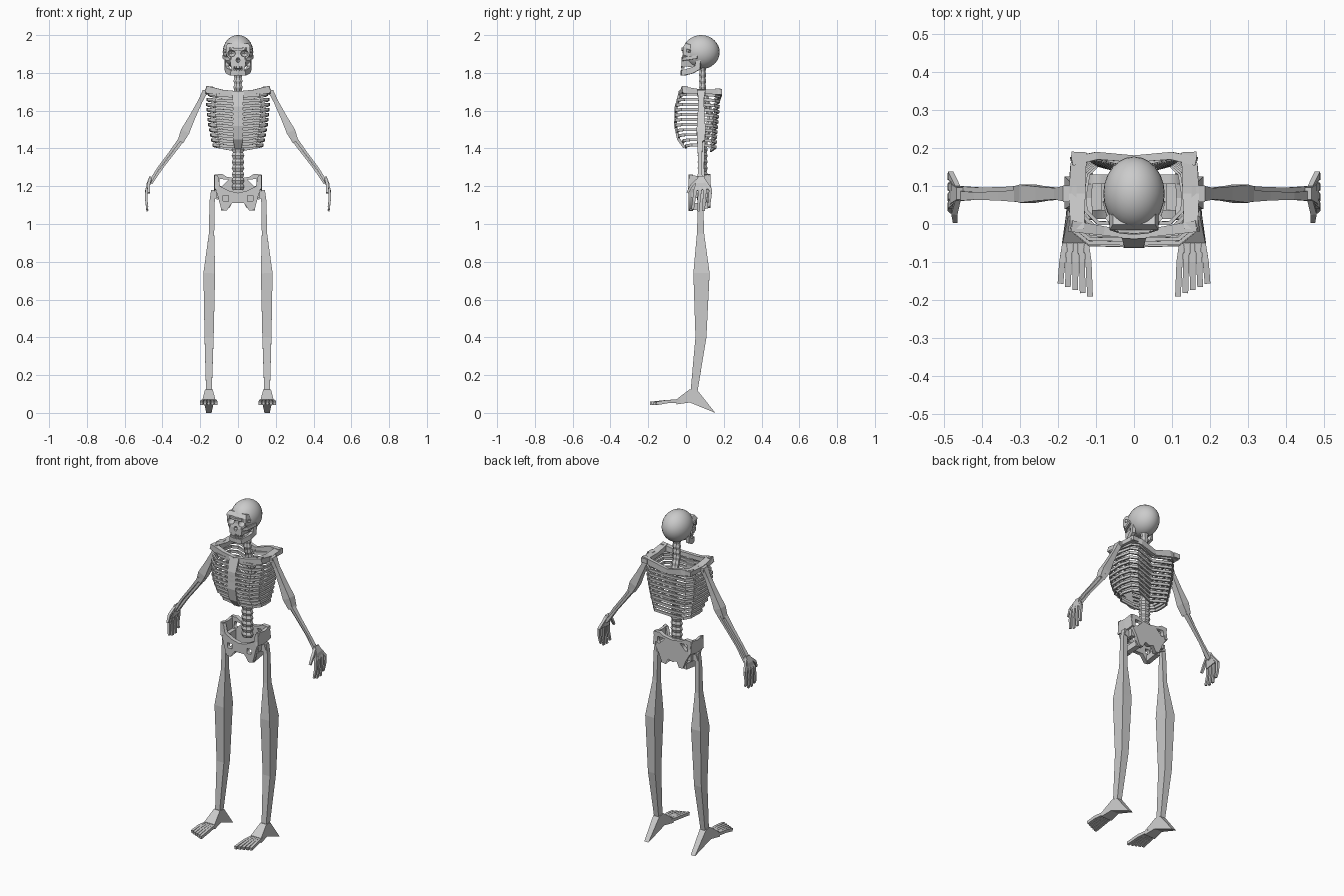
import bpy, bmesh, math
from mathutils import Vector, Matrix


def finish(name, bm, mirror=False, smooth=False):
    bmesh.ops.recalc_face_normals(bm, faces=bm.faces[:])
    me = bpy.data.meshes.new(name)
    bm.to_mesh(me)
    bm.free()
    ob = bpy.data.objects.new(name, me)
    bpy.context.collection.objects.link(ob)
    if mirror:
        ob.modifiers.new("mirror", 'MIRROR').use_mirror_merge = False
    if smooth:
        bpy.context.view_layer.objects.active = ob
        ob.select_set(True)
        bpy.ops.object.shade_smooth_by_angle(angle=math.radians(35))
        ob.select_set(False)
    return ob


def loft(name, rings, mirror=False, smooth=False):
    bm = bmesh.new()
    vs = [[bm.verts.new(p) for p in r] for r in rings]
    n = len(vs[0])
    for a, b in zip(vs, vs[1:]):
        for i in range(n):
            j = (i + 1) % n
            bm.faces.new((a[i], a[j], b[j], b[i]))
    bm.faces.new(vs[0])
    bm.faces.new(vs[-1])
    return finish(name, bm, mirror, smooth)


def beam(name, pts, sizes, ref=(0, 0, 1), mirror=True, sides=4, smooth=False):
    """Sweep a box or round section; sizes are half width / half height per point."""
    pts = [Vector(p) for p in pts]
    if not isinstance(sizes, list):
        sizes = [sizes] * len(pts)
    rings = []
    for i, p in enumerate(pts):
        a = (p - pts[i - 1]).normalized() if i else Vector()
        b = (pts[i + 1] - p).normalized() if i < len(pts) - 1 else Vector()
        t = (a + b).normalized()
        s = t.cross(Vector(ref)).normalized()
        u = s.cross(t)
        w, h = sizes[i]
        k = math.sqrt(2) if sides == 4 else 1
        rings.append([p + s * w * k * math.cos(g) + u * h * k * math.sin(g)
                      for g in (2 * math.pi * (j + .5) / sides for j in range(sides))])
    return loft(name, rings, mirror, smooth)


def plate(name, loops, y, thick):
    cu = bpy.data.curves.new(name, 'CURVE')
    cu.dimensions, cu.fill_mode, cu.extrude = '2D', 'BOTH', thick
    for pts in loops:
        sp = cu.splines.new('POLY')
        sp.points.add(len(pts) - 1)
        for q, (x, z) in zip(sp.points, pts):
            q.co = (x, z, 0, 1)
        sp.use_cyclic_u = True
    ob = bpy.data.objects.new(name, cu)
    ob.location.y = y
    ob.rotation_euler.x = math.pi / 2
    bpy.context.collection.objects.link(ob)


def both(half):
    return half + [(-x, z) for x, z in reversed(half) if x > 0]


def flip(loop):
    return [(-x, z) for x, z in loop]


def ball(bm, c, r, seg=24):
    m = Matrix.Translation(c) @ Matrix.Diagonal((*r, 1))
    bmesh.ops.create_uvsphere(bm, u_segments=seg, v_segments=seg * 2 // 3, radius=1, matrix=m)


Y = (0, 1, 0)

# Skull: cranium and face, carved by eye and nose sockets
bm = bmesh.new()
ball(bm, (0, .08, 1.91), (.081, .098, .09))
cranium = finish("cranium", bm, smooth=True)
face = beam("face", [(0, .018, 1.832), (0, .02, 1.86), (0, .03, 1.88), (0, .04, 1.925), (0, .045, 1.945)],
            [(.038, .043), (.043, .045), (.062, .05), (.064, .057), (.056, .048)], Y, mirror=False)
bm = bmesh.new()
for s in (-1, 1):
    ball(bm, (s * .034, -.022, 1.903), (.021, .04, .018), 12)
ball(bm, (0, -.03, 1.868), (.012, .03, .015), 6)
cutter = finish("socket_cutter", bm)
cutter.hide_render = True
cutter.hide_viewport = False
cutter.display_type = 'WIRE'
for ob in (cranium, face):
    m = ob.modifiers.new("sockets", 'BOOLEAN')
    m.operation, m.object, m.solver = 'DIFFERENCE', cutter, 'EXACT'
beam("brow", [(0, -.017, 1.922), (.035, -.016, 1.928), (.07, .02, 1.915)], (.008, .007))
beam("cheekbone", [(.035, -.02, 1.872), (.06, .0, 1.876), (.077, .06, 1.885)], (.006, .009))
beam("jaw", [(0, -.02, 1.798), (.034, -.016, 1.799), (.055, .03, 1.812), (.06, .062, 1.828), (.062, .068, 1.88)],
     [(.009, .013), (.009, .014), (.008, .016), (.01, .016), (.006, .012)])
for i in range(4):
    x, y = .005 + i * .0095, -.021 + i * i * .001
    for row, z in (("upper", 1.83), ("lower", 1.813)):
        beam(row + "_tooth", [(x, y, z - .006), (x, y, z + .006)], (.004, .005), Y)

# Spine with bulging vertebrae
spine, sz = [], []
N = 40
for i in range(N + 1):
    z = 1.18 + .66 * i / N
    bulge = 1.0 if i % 2 else .8
    chest = max(0, 1 - abs(z - 1.56) / .16)
    spine.append((0, .088 + .045 * chest, z))
    r = .036 if z < 1.42 else .026
    sz.append((r * bulge, r * .8 * bulge))
beam("spine", spine, sz, Y, mirror=False, sides=8)

# Ribs and breastbone
front = [-.03, -.042, -.052, -.056, -.057, -.057, -.054, -.047, -.038, -.015, .0]
width = [.15, .158, .16, .158, .156, .153, .149, .144, .139, .133, .127]
for i, (fy, w) in enumerate(zip(front, width)):
    z = 1.675 - .0268 * i
    by = .178 - .0022 * i
    beam("rib", [(0, fy, z), (w * .75, fy + .003, z + .008), (w, fy + .035, z + .012),
                 (w + .004, .07, z + .012), (w - .006, by - .025, z + .006),
                 (w * .75, by, z), (0, by - .025, z - .018)], (.005, .0075))
beam("breastbone", [(0, -.03, 1.7), (0, -.052, 1.62), (0, -.055, 1.52), (0, -.04, 1.45), (0, -.008, 1.405)],
     [(.032, .008), (.026, .008), (.028, .008), (.026, .008), (.018, .007)], Y, mirror=False)

# Shoulder girdle
beam("collar_bone", [(0, -.03, 1.69), (.08, -.018, 1.697), (.135, -.01, 1.706), (.168, -.005, 1.715)],
     [(.01, .013), (.012, .013), (.014, .018), (.015, .016)])
beam("shoulder_bar", [(.15, -.015, 1.71), (.15, .08, 1.7), (.145, .19, 1.7)],
     [(.018, .018), (.022, .012), (.02, .014)])
beam("shoulder_blade", [(.165, .165, 1.702), (.1, .18, 1.695), (0, .172, 1.67)],
     [(.012, .016), (.01, .018), (.009, .016)])
beam("shoulder_joint", [(.15, .08, 1.7), (.185, .08, 1.695)], (.022, .014))

# Arms
beam("upper_arm", [(.175, .08, 1.7), (.2, .08, 1.65), (.245, .08, 1.56), (.28, .08, 1.49), (.305, .08, 1.435)],
     [(.014, .02), (.012, .015), (.017, .019), (.024, .024), (.016, .019)], Y)
for name, dx, dy in (("radius_bone", .009, -.006), ("ulna_bone", -.009, .006)):
    beam(name, [(.29 + dx, .08 + dy, 1.46), (.345 + dx, .08 + dy, 1.385), (.41 + dx, .08 + dy, 1.3),
                (.466 + dx / 2, .08 + dy, 1.215)],
         [(.009, .016), (.007, .012), (.006, .01), (.008, .014)], Y)

# Hands
beam("palm", [(.46, .08, 1.25), (.474, .08, 1.215), (.48, .085, 1.18)],
     [(.009, .016), (.009, .025), (.008, .038)], Y)
for y0, y1, y2, z2 in ((.066, .05, .035, 1.078), (.076, .074, .064, 1.068), (.086, .1, .093, 1.07), (.094, .13, .12, 1.09)):
    beam("finger", [(.466, y0, 1.235), (.484, y1, 1.18), (.486, (y1 + y2) / 2, 1.13), (.48, y2, z2)],
         [(.007, .007), (.007, .009), (.006, .008), (.005, .007)], Y)
beam("thumb", [(.464, .068, 1.24), (.474, .03, 1.205), (.472, .008, 1.165)], [(.007, .007), (.007, .008), (.006, .006)], (1, 0, 0))

# Pelvis: front arch, back plate and side wings
outline = both([(0, 1.165), (.045, 1.175), (.095, 1.2), (.105, 1.25), (.125, 1.262), (.125, 1.2), (.108, 1.15),
                (.088, 1.075), (.06, 1.07), (.032, 1.11), (0, 1.11)])
hole = [(.05, 1.12), (.078, 1.12), (.08, 1.15), (.05, 1.15)]
plate("pelvis_front", [outline, hole, flip(hole)], .025, .012)
back = both([(0, 1.24), (.06, 1.25), (.085, 1.265), (.124, 1.262), (.12, 1.19), (.09, 1.14), (.07, 1.09),
             (.045, 1.085), (.028, 1.12), (0, 1.11)])
slot = [(.05, 1.235), (.098, 1.238), (.1, 1.2), (.085, 1.2)]
plate("pelvis_back", [back, slot, flip(slot)], .118, .012)
beam("pelvis_wing", [(.117, .015, 1.222), (.119, .07, 1.215), (.117, .128, 1.225)], (.008, .038))
beam("pelvis_seat", [(.075, .02, 1.09), (.07, .115, 1.1)], (.015, .018))
beam("hip_socket", [(.1, .03, 1.165), (.1, .115, 1.165)], (.014, .028))

# Legs
beam("hip_joint", [(.1, .077, 1.145), (.138, .077, 1.16)], (.018, .018))
beam("leg", [(.132, .077, 1.18), (.137, .077, 1.12), (.14, .077, .95), (.152, .082, .74), (.153, .079, .4), (.154, .042, .11)],
     [(.01, .014), (.014, .014), (.014, .019), (.031, .043), (.024, .029), (.015, .018)], Y)

# Feet
prof = [(.155, 0, .014), (.06, .12, .02), (.02, .125, .02), (-.05, .072, .034), (-.05, .045, .036), (.02, .055, .026)]
loft("foot", [[(.154 + s * w, y, z) for y, z, w in prof] for s in (-1, 1)], mirror=True)
for i in range(5):
    x0, x1, ye = .128 + .013 * i, .116 + .0195 * i, -.19 + .0085 * i
    beam("toe", [(x0, -.03, .062), ((x0 + x1 * 2) / 3, -.1, .06), (x1, ye, .05)],
         [(.006, .009), (.008, .009), (.0075, .009)])
